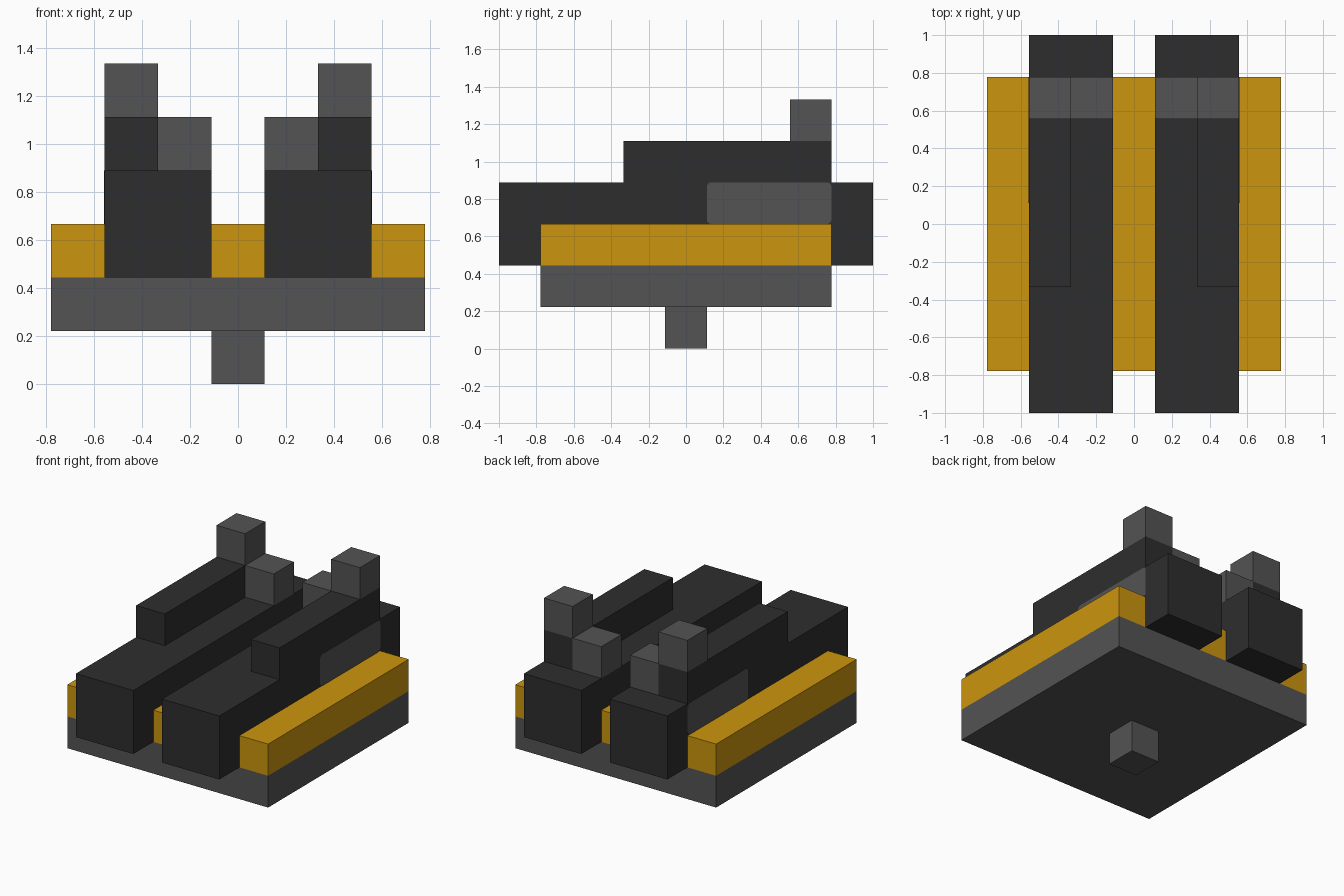
import bpy, bmesh

if "Cube" in bpy.data.objects:
    bpy.data.objects.remove(bpy.data.objects["Cube"])

U = 2 / 9  # one block


def material(name, rgb):
    m = bpy.data.materials.new(name)
    m.diffuse_color = (*rgb, 1)
    m.use_nodes = True
    m.node_tree.nodes["Principled BSDF"].inputs["Base Color"].default_value = m.diffuse_color
    return m


BLACK = material("black", (0.027, 0.027, 0.027))
GREY = material("grey", (0.087, 0.087, 0.087))
YELLOW = material("amber yellow", (0.6, 0.3, 0.004))


def box(name, mat, x, y, z, round_edges=0):
    """Box from (min, max) ranges given in blocks."""
    bm = bmesh.new()
    bmesh.ops.create_cube(bm, size=1)
    for v in bm.verts:
        v.co = [(r[0] + r[1]) / 2 * U + c * (r[1] - r[0]) * U
                for r, c in zip((x, y, z), v.co)]
    if round_edges:  # round the corners of a side plate
        edges = [e for e in bm.edges
                 if abs(e.verts[0].co.x - e.verts[1].co.x) > 1e-4]
        bmesh.ops.bevel(bm, geom=edges, offset=round_edges, segments=4,
                        profile=0.5, affect='EDGES')
    me = bpy.data.meshes.new(name)
    bm.to_mesh(me)
    bm.free()
    me.materials.append(mat)
    ob = bpy.data.objects.new(name, me)
    bpy.context.collection.objects.link(ob)
    return ob


# Mounting peg, base slab and centre rail
box("peg", GREY, (-.5, .5), (-.5, .5), (0, 1))
box("base_slab", GREY, (-3.5, 3.5), (-3.5, 3.5), (1, 2))
box("centre_rail", YELLOW, (-.5, .5), (-3.5, 3.5), (2, 3))

# Mirrored parts
for side, s in (("left", -1), ("right", 1)):
    def part(name, mat, x, y, z, r=0):
        box(f"{side}_{name}", mat, sorted((s * x[0], s * x[1])), y, z, r)

    part("outer_rail", YELLOW, (2.5, 3.5), (-3.5, 3.5), (2, 3))
    part("barrel", BLACK, (.5, 2.5), (-4.5, 4.5), (2, 4))
    part("top_ridge", BLACK, (1.5, 2.5), (-1.5, 3.5), (4, 5))
    part("rear_sight", GREY, (1.5, 2.5), (2.5, 3.5), (5, 6))
    part("inner_block", GREY, (.5, 1.5), (2.5, 3.5), (4, 5))
    part("side_plate", GREY, (2.49, 2.51), (.5, 3.5), (3, 4), 0.025)
